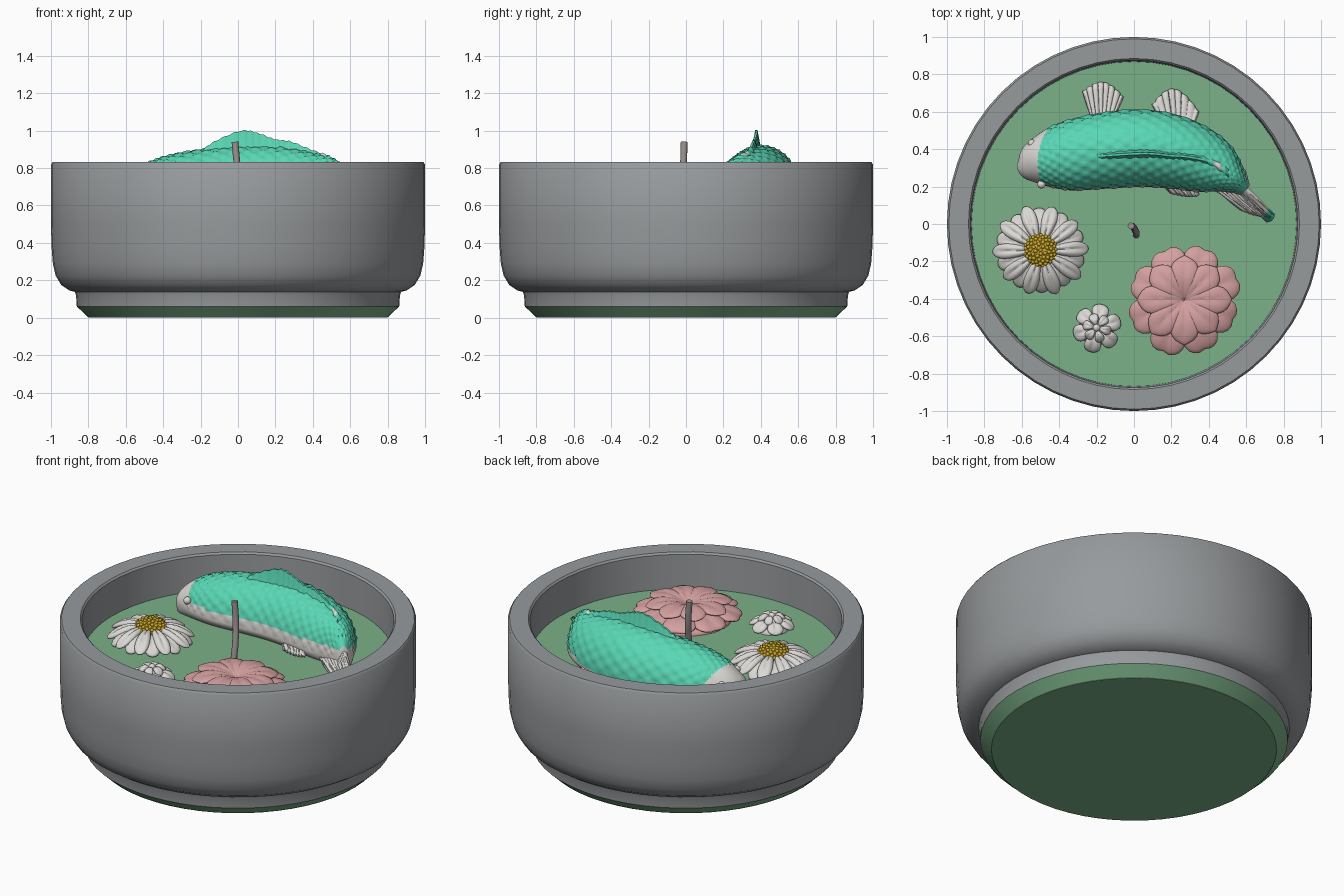
import bpy, bmesh, math
from math import sin, cos, pi
from mathutils import Vector, Matrix

cube = bpy.data.objects.get("Cube")
if cube:
    bpy.data.objects.remove(cube, do_unlink=True)


def material(name, r, g, b):
    m = bpy.data.materials.new(name)
    m.use_nodes = True
    m.diffuse_color = (r, g, b, 1)
    m.node_tree.nodes["Principled BSDF"].inputs["Base Color"].default_value = (r, g, b, 1)
    return m


GREY = material("stone grey", .31, .325, .335)
GREEN = material("wax green", .20, .44, .25)
TEAL = material("teal", .10, .68, .46)
WHITE = material("off white", .71, .69, .66)
PINK = material("pink", .66, .35, .35)
YELLOW = material("yellow", .62, .41, .025)
WICK = material("wick grey", .32, .29, .28)


def finish(name, bm, mats, rule=None, angle=40):
    """Turn a bmesh into a smooth-shaded object, colouring faces by a rule."""
    bmesh.ops.remove_doubles(bm, verts=bm.verts, dist=1e-5)
    bmesh.ops.recalc_face_normals(bm, faces=bm.faces)
    for f in bm.faces:
        f.smooth = True
        if rule:
            f.material_index = rule(f.calc_center_median())
    me = bpy.data.meshes.new(name)
    bm.to_mesh(me)
    bm.free()
    for m in mats:
        me.materials.append(m)
    me.set_sharp_from_angle(angle=math.radians(angle))
    ob = bpy.data.objects.new(name, me)
    bpy.context.collection.objects.link(ob)
    return ob


def loft(bm, rings, closed=True):
    """Skin a list of point rings with quads."""
    rows = [[bm.verts.new(p) for p in ring] for ring in rings]
    n = len(rows[0])
    for a, b in zip(rows, rows[1:]):
        for i in range(n if closed else n - 1):
            j = (i + 1) % n
            bm.faces.new((a[i], a[j], b[j], b[i]))
    return rows


def lathe(name, profile, mats, rule=None, n=56):
    bm = bmesh.new()
    loft(bm, [[(r * cos(2 * pi * i / n), r * sin(2 * pi * i / n), z) for i in range(n)]
              for r, z in profile])
    bmesh.ops.dissolve_degenerate(bm, dist=1e-5, edges=bm.edges)
    return finish(name, bm, mats, rule)


def spline(pts, t):
    """Catmull-Rom through pts, t in 0..1."""
    k = t * (len(pts) - 1)
    i = min(int(k), len(pts) - 2)
    k -= i
    p = [Vector(pts[max(0, min(len(pts) - 1, i + d))]) for d in (-1, 0, 1, 2)]
    return .5 * (2 * p[1] + (p[2] - p[0]) * k + (2 * p[0] - 5 * p[1] + 4 * p[2] - p[3]) * k ** 2
                 + (3 * p[1] - p[0] - 3 * p[2] + p[3]) * k ** 3)


# Bowl, foot and wax filling
lathe("bowl", [(.80, .002), (.862, .06), (.866, .12), (.872, .138), (.90, .145), (.945, .175),
               (.975, .225), (.99, .29), (.997, .38), (1, .5), (1, .82), (.99, .833),
               (.885, .833), (.875, .822), (.868, .6)],
      [GREY, GREEN], lambda c: int(c.z < .055))
lathe("wax_base", [(.001, 0), (.80, 0), (.80, .003)], [GREEN])
lathe("wax_surface", [(.001, .612), (.872, .612), (.872, .59)], [GREEN])

# Wick
curve = bpy.data.curves.new("wick", "CURVE")
curve.dimensions = "3D"
curve.bevel_depth = .018
curve.use_fill_caps = True
path = curve.splines.new("POLY")
wick_points = [(.012, -.06, .6), (.012, -.045, .68), (0, -.02, .76), (-.008, -.012, .85), (-.016, -.01, .94)]
path.points.add(len(wick_points) - 1)
for p, co in zip(path.points, wick_points):
    p.co = (*co, 1)
curve.materials.append(WICK)
bpy.context.collection.objects.link(bpy.data.objects.new("wick", curve))


def petals(name, mat, centre, count, r_in, r_out, width, z_in, z_out, thick,
           turn=0, arch=.02, crease=.008, notch=0, wide=.6):
    """A ring of rounded petals with a central crease, made from warped spheres."""
    bm = bmesh.new()
    for k in range(count):
        a = turn + 2 * pi * k / count
        size = 1 + .04 * sin(5 * k + 1)
        new = bmesh.ops.create_uvsphere(bm, u_segments=24, v_segments=12, radius=1)["verts"]
        for v in new:
            u, b, c = (v.co.x + 1) / 2, v.co.y, v.co.z
            groove = math.exp(-(b / .22) ** 2)
            r = r_in + (r_out - r_in) * size * u - notch * groove * u ** 3
            w = b * width * (1 - wide + 1.4 * wide * u)
            z = z_in + (z_out - z_in) * u + arch * sin(pi * u) + thick * c
            if c > 0:
                z -= crease * groove * c
            v.co = (centre[0] + r * cos(a) - w * sin(a), centre[1] + r * sin(a) + w * cos(a), z)
    return finish(name, bm, [mat], angle=60)


def mound(name, mat, centre, radius, z, height):
    bm = bmesh.new()
    place = Matrix.Translation((*centre, z)) @ Matrix.Diagonal((radius, radius, height, 1))
    bmesh.ops.create_uvsphere(bm, u_segments=32, v_segments=16, radius=1, matrix=place)
    return finish(name, bm, [mat], angle=60)


# Daisy with a beaded yellow centre
daisy = (-.5, -.14)
mound("daisy_core", WHITE, daisy, .17, .61, .085)
petals("daisy_lower_petals", WHITE, daisy, 10, .04, .235, .052, .67, .625, .03, .35)
petals("daisy_upper_petals", WHITE, daisy, 10, .03, .25, .045, .70, .64, .026, .03, crease=.012)
bm = bmesh.new()
bmesh.ops.create_icosphere(bm, subdivisions=3, radius=1,
                           matrix=Matrix.Translation((*daisy, .70)) @ Matrix.Diagonal((.085, .085, .05, 1)))
for k in range(75):
    h = 1 - k / 75
    s, a = math.sqrt(1 - h * h), k * 2.39996
    spot = (daisy[0] + .084 * s * cos(a), daisy[1] + .084 * s * sin(a), .70 + .05 * h)
    bmesh.ops.create_icosphere(bm, subdivisions=2, radius=.0105, matrix=Matrix.Translation(spot))
finish("daisy_centre", bm, [YELLOW], angle=60)

# Large pink blossom
blossom = (.27, -.405)
mound("blossom_core", PINK, blossom, .25, .61, .08)
petals("blossom_outer_petals", PINK, blossom, 8, .05, .305, .105, .665, .645, .028, pi / 8, .012, .006, .015)
petals("blossom_inner_petals", PINK, blossom, 8, 0, .235, .082, .69, .70, .02, 0, .018, .007, -.012)

# Small white blossom
small = (-.2, -.555)
mound("small_blossom_core", WHITE, small, .095, .61, .06)
petals("small_blossom_outer_petals", WHITE, small, 6, .02, .13, .05, .655, .63, .022, .3, .012)
petals("small_blossom_inner_petals", WHITE, small, 6, .012, .078, .028, .685, .67, .018, .8, .01, .004)
mound("small_blossom_centre", WHITE, small, .02, .69, .02)

# Fish body: stations of x, y, half width, top height along the curved spine
body = [(-.625, .305, .012, .69), (-.59, .31, .075, .75), (-.5, .335, .135, .82), (-.36, .362, .185, .87),
        (-.15, .392, .203, .905), (.05, .405, .207, .92), (.25, .375, .192, .91), (.42, .31, .155, .875),
        (.53, .24, .085, .835), (.595, .18, .035, .75)]
LONG, ROUND = 150, 80


def is_head(c):
    return c.x < -.25 and math.hypot(c.x + .2, c.y - .33) > .315


bm = bmesh.new()
rings = []
for i in range(LONG + 1):
    t = i / LONG
    x, y, w, top = spline([Vector(s) for s in body], t)
    ahead, behind = (spline(body, min(1, t + .01)), spline(body, max(0, t - .01)))
    side = Vector((behind.y - ahead.y, ahead.x - behind.x, 0)).normalized()
    mid = .68 - .02 * t
    ring = []
    for j in range(ROUND):
        a = 2 * pi * j / ROUND
        high = top - mid if sin(a) > 0 else .09
        p = Vector((x, y, mid)) + side * w * cos(a) + Vector((0, 0, high * sin(a)))
        out = (side * cos(a) + Vector((0, 0, sin(a)))).normalized()
        # Overlapping diamond scales, fading at the tail and absent on the head
        if not is_head(p) and t < .95 and p.z > .68:
            p += out * .011 * (abs(sin(t * 62 + a * 10) * sin(t * 62 - a * 10)) - .4)
        ring.append(p)
    rings.append(ring)
rows = loft(bm, rings)
bm.faces.new(rows[0])
bm.faces.new(rows[-1])
finish("fish_body", bm, [TEAL, WHITE], lambda c: int(is_head(c) or c.z < .675 + .05 * (c.y < .3)), 70)

# Fish eyes
for n, spot in (("right", (-.495, .212, .73)), ("left", (-.545, .43, .73))):
    mound("fish_eye_" + n, WHITE, spot[:2], .022, spot[2], .022)

# Dorsal fin: tapered ridge with a rayed crest, x, y, crest height
crest = [(-.2, .362, .89), (-.12, .368, .945), (.02, .376, 1.0), (.11, .375, .985), (.2, .365, .953),
         (.28, .36, .942), (.4, .335, .895), (.49, .285, .865), (.51, .26, .82)]
bm = bmesh.new()
rings = []
for i in range(97):
    p = spline(crest, i / 96)
    ray = .003 * sin(i * 1.3)
    rings.append([(p.x, p.y + dy, z) for dy, z in (
        (-.045, .82), (-.017 - ray, (p.z + .86) / 2), (-.006, p.z + ray), (.006, p.z + ray),
        (.017 + ray, (p.z + .86) / 2), (.045, .82))])
rows = loft(bm, rings)
bm.faces.new(rows[0])
bm.faces.new(rows[-1])
finish("fish_dorsal_fin", bm, [TEAL, WHITE], lambda c: int(c.x > .43 and c.z > .872), 60)


def fan(name, root_a, root_b, tip_a, tip_b, bulge=.03, rule=None):
    """Ribbed fin between a root edge and a rounded tip edge."""
    ra, rb, ta, tb = map(Vector, (root_a, root_b, tip_a, tip_b))
    outward = (ta + tb - ra - rb).normalized()
    bm = bmesh.new()
    grid = []
    for i in range(33):
        s = i / 32
        root, tip = ra.lerp(rb, s), ta.lerp(tb, s) + outward * bulge * sin(pi * s)
        rib = cos(s * 14 * pi)
        grid.append([root.lerp(tip + outward * .004 * rib, k / 6) + Vector((0, 0, .006 * rib * k / 6))
                     for k in range(7)])
    loft(bm, grid, closed=False)
    ob = finish(name, bm, [WHITE, TEAL], rule, 60)
    mod = ob.modifiers.new("thickness", "SOLIDIFY")
    mod.thickness = .025
    mod.offset = 0


# Side, belly and tail fins
fan("fish_front_side_fin", (-.22, .54, .66), (-.12, .54, .66), (-.27, .71, .64), (-.06, .68, .63), .06)
fan("fish_rear_side_fin", (.16, .52, .66), (.3, .48, .66), (.1, .64, .64), (.345, .6, .63), .1)
fan("fish_belly_fin", (.12, .24, .66), (.3, .24, .66), (.2, .17, .63), (.34, .155, .63), .01)
fan("fish_tail_upper", (.54, .25, .74), (.53, .19, .64), (.745, .045, .65), (.715, .02, .62), .01,
    lambda c: int(c.x > .70))
fan("fish_tail_lower", (.56, .2, .67), (.42, .19, .63), (.71, .045, .63), (.58, .08, .62), .015)
